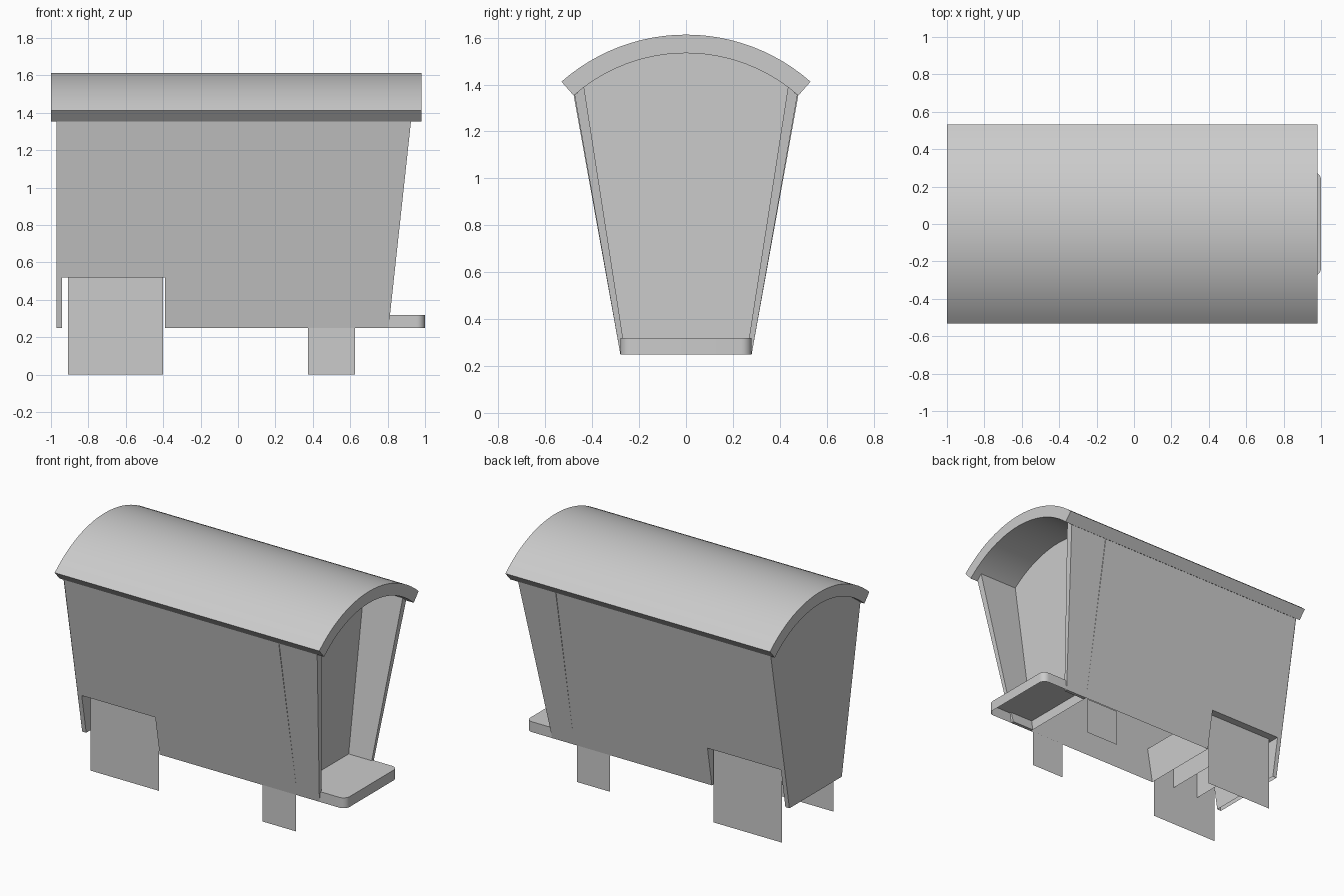
import bpy, bmesh, math
from mathutils import Vector

cube = bpy.data.objects.get("Cube")
if cube:
    bpy.data.objects.remove(cube, do_unlink=True)

GREY = (0.6, 0.6, 0.6, 1)
mat = bpy.data.materials.new("plain grey")
mat.use_nodes = True
mat.diffuse_color = GREY
mat.node_tree.nodes["Principled BSDF"].inputs["Base Color"].default_value = GREY

# Main dimensions
BASE, EAVE = 0.25, 1.355            # wall heights
Y_LOW, Y_HIGH = 0.28, 0.475         # flared half widths
BACK, RECESS = -0.97, 0.64          # end walls
WELL_BACK, WELL_FRONT, WELL_TOP = -0.94, -0.39, 0.52
ARC_Z, R_IN, R_OUT, ARC_ANGLE = 0.81, 0.724, 0.803, math.radians(41.4)
DECK = 0.32


def wall_y(z):
    return Y_LOW + (Y_HIGH - Y_LOW) * (z - BASE) / (EAVE - BASE)


def wing_x(z):
    return 0.805 + 0.12 * (z - BASE) / (EAVE - BASE)


def arc(radius, steps=24):
    angles = [ARC_ANGLE * (1 - 2 * i / steps) for i in range(steps + 1)]
    return [(radius * math.sin(a), ARC_Z + radius * math.cos(a)) for a in angles]


def finish(bm, name):
    mesh = bpy.data.meshes.new(name)
    bm.to_mesh(mesh)
    bm.free()
    mesh.materials.append(mat)
    ob = bpy.data.objects.new(name, mesh)
    bpy.context.collection.objects.link(ob)
    return ob


def sheets(name, *faces):
    """Flat panels, each given as (points, direction it faces)."""
    bm = bmesh.new()
    for points, facing in faces:
        face = bm.faces.new([bm.verts.new(p) for p in points])
        face.normal_update()
        if face.normal.dot(Vector(facing)) < 0:
            face.normal_flip()
    bmesh.ops.remove_doubles(bm, verts=bm.verts, dist=0.0001)
    return finish(bm, name)


def prism(name, first, second, cap_first=True, cap_second=True):
    """Solid joining two matching outlines."""
    bm = bmesh.new()
    a = [bm.verts.new(p) for p in first]
    b = [bm.verts.new(p) for p in second]
    for i in range(len(a)):
        j = (i + 1) % len(a)
        bm.faces.new((a[i], a[j], b[j], b[i]))
    if cap_first:
        bm.faces.new(a[::-1])
    if cap_second:
        bm.faces.new(b)
    bmesh.ops.recalc_face_normals(bm, faces=bm.faces)
    return finish(bm, name)


def smooth(ob):
    bpy.ops.object.select_all(action='DESELECT')
    ob.select_set(True)
    bpy.context.view_layer.objects.active = ob
    bpy.ops.object.shade_smooth_by_angle(angle=math.radians(30))


# Arched roof
section = arc(R_OUT) + arc(R_IN)[::-1]
smooth(prism("roof", [(-1, y, z) for y, z in section],
             [(0.98, y, z) for y, z in section]))

# End walls: flared sides under the arch
end = [(-Y_LOW, BASE), (Y_LOW, BASE)] + arc(R_IN)
sheets("rear_wall", ([(BACK, y, z) for y, z in end], (-1, 0, 0)))
sheets("porch_wall", ([(RECESS, y, z) for y, z in end], (1, 0, 0)))

for side, label in ((1, "back"), (-1, "front")):
    # Side wall with the wheel cut-out
    outline = [(BACK, BASE), (WELL_BACK, BASE), (WELL_BACK, WELL_TOP),
               (WELL_FRONT, WELL_TOP), (WELL_FRONT, BASE), (RECESS, BASE),
               (RECESS, EAVE), (BACK, EAVE)]
    sheets(label + "_side_wall",
           ([(x, side * wall_y(z), z) for x, z in outline], (0, side, 0)))

    # Porch wing with a sloping leading edge
    outer, inner = [], []
    for z_out, z_in, y_in in ((BASE, BASE, 0.258), (EAVE, 1.39, 0.435)):
        outer.append([(RECESS, side * wall_y(z_out), z_out),
                      (wing_x(z_out), side * wall_y(z_out), z_out)])
        inner.append([(RECESS, side * y_in, z_in),
                      (wing_x(z_in), side * y_in, z_in)])
    prism(label + "_porch_wing", outer[0] + outer[1][::-1],
          inner[0] + inner[1][::-1])

    # Flat wheel plates
    y = side * 0.275
    for part, x0, x1, top in (("large", -0.91, -0.40, 0.523),
                              ("small", 0.375, 0.625, 0.25)):
        sheets(f"{label}_{part}_wheel_plate",
               ([(x0, y, 0), (x1, y, 0), (x1, y, top), (x0, y, top)],
                (0, side, 0)))

# Wheel well running across the body
low = [(-Y_LOW, BASE), (Y_LOW, BASE),
       (wall_y(WELL_TOP), WELL_TOP), (-wall_y(WELL_TOP), WELL_TOP)]
top = [(x, s * wall_y(WELL_TOP), WELL_TOP) for x, s in
       ((WELL_BACK, -1), (WELL_FRONT, -1), (WELL_FRONT, 1), (WELL_BACK, 1))]
sheets("wheel_well",
       ([(WELL_FRONT, y, z) for y, z in low], (-1, 0, 0)),
       ([(WELL_BACK, y, z) for y, z in low], (1, 0, 0)),
       (top, (0, 0, -1)))

# Axle beam, open underneath
beam = [(-0.76, -0.27), (-0.56, -0.27), (-0.56, 0.27), (-0.76, 0.27)]
prism("axle_beam", [(x, y, 0.265) for x, y in beam],
      [(x, y, WELL_TOP) for x, y in beam], cap_first=False)

# Porch deck with rounded corners, open underneath
R = 0.045
deck = [(RECESS, -Y_LOW)]
for sy, start in ((-1, -90), (1, 0)):
    for i in range(7):
        a = math.radians(start + 15 * i)
        deck.append((1 - R + R * math.cos(a), sy * (Y_LOW - R) + R * math.sin(a)))
deck.append((RECESS, Y_LOW))
smooth(prism("porch_deck", [(x, y, BASE) for x, y in deck],
             [(x, y, DECK) for x, y in deck], cap_first=False))
